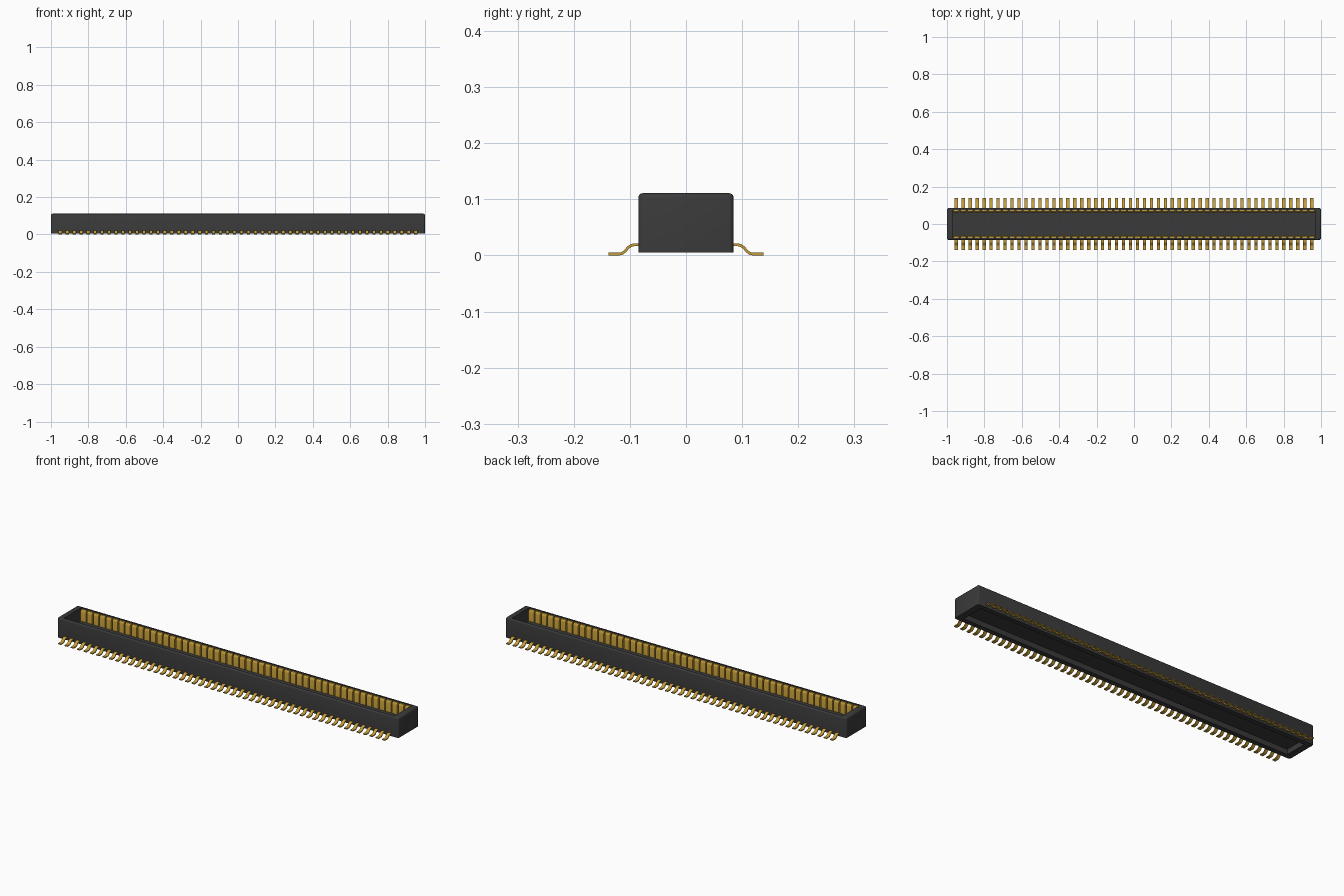
import bpy, bmesh, math

cube = bpy.data.objects.get("Cube")
if cube:
    bpy.data.objects.remove(cube, do_unlink=True)

PINS, FIRST_X, LAST_X = 52, -0.95, 0.95
PITCH = (LAST_X - FIRST_X) / (PINS - 1)
HALF_W, BASE_Z, TOP_Z = 0.085, 0.005, 0.111


def material(name, rgb):
    m = bpy.data.materials.new(name)
    m.use_nodes = True
    m.diffuse_color = (*rgb, 1)
    bsdf = next(n for n in m.node_tree.nodes if n.type == 'BSDF_PRINCIPLED')
    bsdf.inputs["Base Color"].default_value = (*rgb, 1)
    bsdf.inputs["Roughness"].default_value = 0.6
    return m


charcoal = material("charcoal_plastic", (0.042, 0.042, 0.042))
gold = material("gold_metal", (0.56, 0.34, 0.04))


def add_object(name, bm, mat):
    bmesh.ops.recalc_face_normals(bm, faces=bm.faces)
    mesh = bpy.data.meshes.new(name)
    bm.to_mesh(mesh)
    bm.free()
    mesh.materials.append(mat)
    ob = bpy.data.objects.new(name, mesh)
    bpy.context.collection.objects.link(ob)
    return ob


def smooth(ob):
    bpy.ops.object.select_all(action='DESELECT')
    bpy.context.view_layer.objects.active = ob
    ob.select_set(True)
    bpy.ops.object.shade_smooth_by_angle(angle=math.radians(35))


def pocket(bm, side, half_x, half_y, floor_z):
    """Sink a rectangular pocket into the top (side=1) or bottom (side=-1)."""
    bm.normal_update()
    face = max(bm.faces, key=lambda f: f.normal.z * side)
    bmesh.ops.inset_individual(bm, faces=[face], thickness=0.005)
    for v in face.verts:
        v.co.x = math.copysign(half_x, v.co.x)
        v.co.y = math.copysign(half_y, v.co.y)
    new = bmesh.ops.extrude_discrete_faces(bm, faces=[face])["faces"][0]
    for v in new.verts:
        v.co.z = floor_z


# Housing: a long open tray with a shallow recess underneath
bm = bmesh.new()
bmesh.ops.create_cube(bm, size=1)
for v in bm.verts:
    v.co = (v.co.x * 2, v.co.y * 2 * HALF_W,
            BASE_Z if v.co.z < 0 else TOP_Z)
pocket(bm, 1, 0.968, 0.075, 0.045)
pocket(bm, -1, 0.965, 0.06, 0.033)


def outer(v):
    return abs(v.co.x) > 0.999 and abs(v.co.y) > HALF_W - 0.001


# Round the outer uprights and the top rim
rim = [e for e in bm.edges if all(outer(v) for v in e.verts)
       and max(v.co.z for v in e.verts) > 0.1]
bmesh.ops.bevel(bm, geom=rim, offset=0.008, offset_type='OFFSET', segments=3,
                profile=0.5, affect='EDGES', clamp_overlap=True)
housing = add_object("housing", bm, charcoal)
smooth(housing)


def repeat_row(ob):
    """Repeat one contact along the row and mirror it to the other side."""
    arr = ob.modifiers.new("row", 'ARRAY')
    arr.count = PINS
    arr.use_relative_offset = False
    arr.use_constant_offset = True
    arr.constant_offset_displace = (PITCH, 0, 0)
    mir = ob.modifiers.new("both_sides", 'MIRROR')
    mir.use_axis = (False, True, False)


def extrude_profile(name, points, width):
    """Extrude a closed (y, z) outline across x and centre it on the first pin."""
    bm = bmesh.new()
    face = bm.faces.new([bm.verts.new((FIRST_X - width / 2, y, z)) for y, z in points])
    new = bmesh.ops.extrude_face_region(bm, geom=[face])["geom"]
    bmesh.ops.translate(bm, vec=(width, 0, 0),
                        verts=[g for g in new if isinstance(g, bmesh.types.BMVert)])
    ob = add_object(name, bm, gold)
    smooth(ob)
    repeat_row(ob)


# Solder leads: gull-wing strips leaving the side walls near the base
path = [(0.062, 0.019), (0.092, 0.019), (0.098, 0.0175), (0.103, 0.014),
        (0.109, 0.007), (0.114, 0.0035), (0.119, 0.0025), (0.138, 0.0025)]
upper, lower = [], []
for i, (y, z) in enumerate(path):
    a, b = path[max(i - 1, 0)], path[min(i + 1, len(path) - 1)]
    dy, dz = b[0] - a[0], b[1] - a[1]
    n = math.hypot(dy, dz)
    oy, oz = -dz / n * 0.0025, dy / n * 0.0025
    upper.append((y + oy, z + oz))
    lower.append((y - oy, z - oz))
extrude_profile("solder_leads", upper + lower[::-1], 0.017)

# Contact blades: upright strips lining the long inner walls, rounded on top
blade = [(0.0605, 0.016), (0.0605, 0.094), (0.0625, 0.101), (0.067, 0.105),
         (0.077, 0.105), (0.077, 0.016)]
extrude_profile("contact_blades", blade, 0.03)
